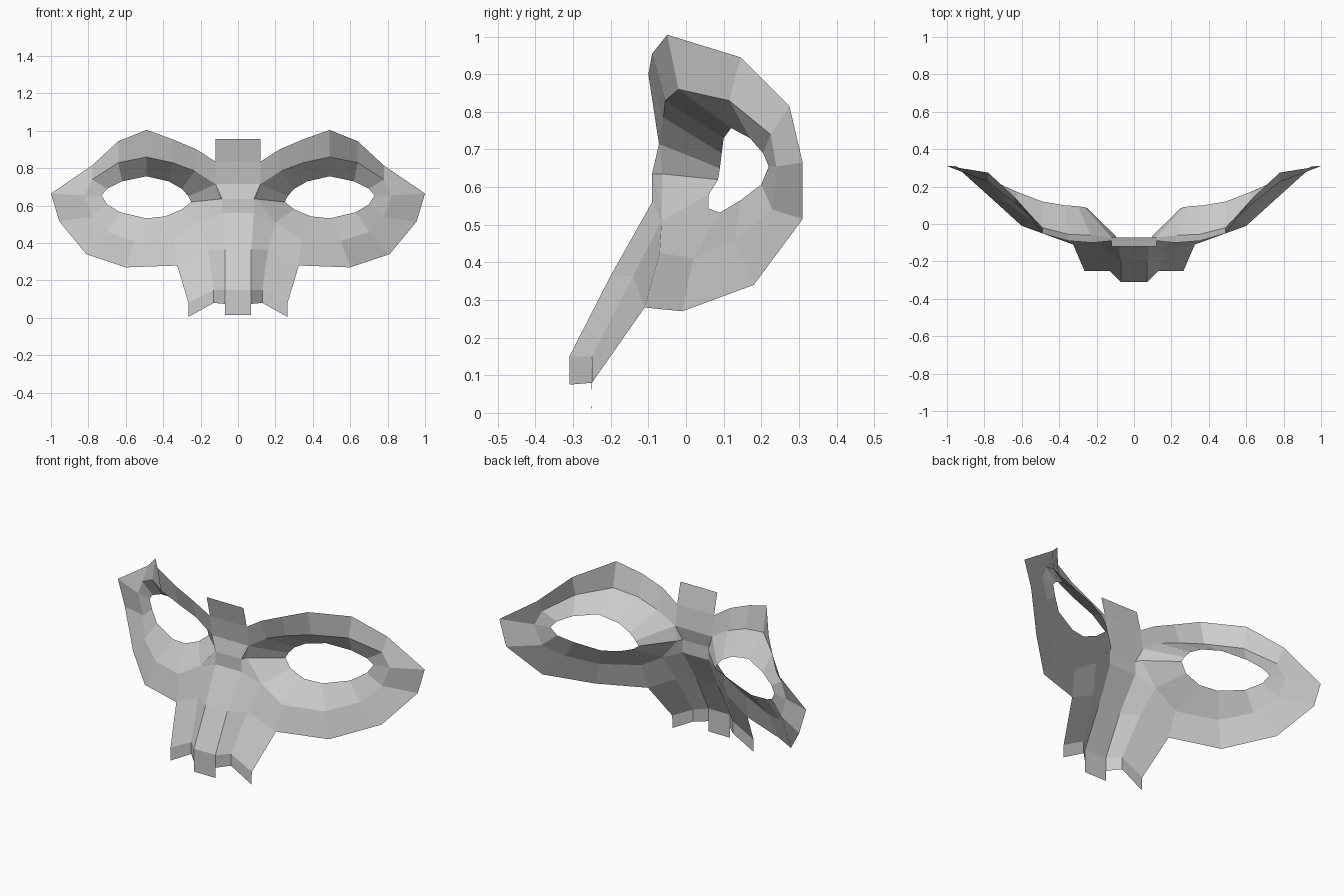
import bpy
import bmesh

if "Cube" in bpy.data.objects:
    bpy.data.objects.remove(bpy.data.objects["Cube"])

# Loops around the right eye, from the inner corner over the brow and back below
eye_rim = [(.25, .085, .62), (.265, .09, .65), (.30, .095, .69), (.37, .10, .73),
           (.49, .12, .757), (.62, .17, .73), (.70, .205, .69), (.73, .22, .655),
           (.70, .20, .607), (.63, .145, .565), (.49, .09, .532), (.39, .06, .543),
           (.30, .06, .58)]
crease = [(.10, -.062, .635), (.12, -.072, .715), (.23, -.06, .785), (.35, -.055, .83),
          (.49, -.02, .86), (.64, .115, .83), (.78, .225, .74), (.82, .24, .655),
          (.78, .23, .54), (.70, .13, .46), (.55, .02, .41), (.34, -.07, .425),
          (.20, -.065, .51)]
# Outer edge, from the brow beside the forehead tab to the cheek beside the nose
outer = [(.12, -.09, .835), (.22, -.10, .90), (.35, -.09, .955), (.49, -.05, 1.005),
         (.64, .145, .945), (.78, .275, .815), (1.0, .31, .665), (.955, .31, .515),
         (.81, .18, .34), (.60, -.01, .27), (.325, -.11, .28)]

# Nose ridge profile as (half width, y, z), from forehead tab down to the lip
ridge = [(.12, -.12, .957), (.12, -.09, .835), (.12, -.072, .715), (.085, -.09, .635),
         (.085, -.09, .56), (.07, -.20, .365), (.07, -.31, .15), (.07, -.31, .015)]
# Nose side: inner and outer edge of the flared panel, and the turned-down lip
flank = [(.16, -.14, .365), (.13, -.25, .15), (.13, -.25, .08)]
flare = [(.325, -.11, .28), (.265, -.25, .08), (.265, -.252, .005)]
lip_side = (.07, -.31, .075)

bm = bmesh.new()
cache = {}


def vert(p):
    """Shared vertex at a point."""
    if p not in cache:
        cache[p] = bm.verts.new(p)
    return cache[p]


def face(*points):
    bm.faces.new([vert(p) for p in points])


def strip(left, right):
    """Front-facing quads between two columns that run downward."""
    for k in range(len(left) - 1):
        face(left[k], left[k + 1], right[k + 1], right[k])


# Eye socket: closed band from the rim to the crease
n = len(eye_rim)
for i in range(n):
    j = (i + 1) % n
    face(eye_rim[i], eye_rim[j], crease[j], crease[i])

# Brow and cheek: band from the crease to the outer edge
for i in range(len(outer) - 1):
    face(crease[i + 1], crease[i + 2], outer[i + 1], outer[i])

# Forehead tab and nose ridge
strip([(0, y, z) for x, y, z in ridge], ridge)

# Nose sides, joined to the eye band
face(ridge[2], ridge[3], crease[0])
face(ridge[3], ridge[4], crease[12], crease[0])
face(ridge[4], ridge[5], flank[0], crease[12])
face(crease[12], flank[0], flare[0], crease[11])
strip([ridge[5], ridge[6], lip_side], flank)
strip(flank, flare)

mesh = bpy.data.meshes.new("mask")
bm.to_mesh(mesh)
bm.free()
mask = bpy.data.objects.new("mask", mesh)
bpy.context.collection.objects.link(mask)

# Left half
mirror = mask.modifiers.new("mirror", 'MIRROR')
mirror.use_clip = True
mirror.merge_threshold = .001

grey = bpy.data.materials.new("light grey")
grey.diffuse_color = (.6, .6, .6, 1)
grey.use_nodes = True
grey.node_tree.nodes["Principled BSDF"].inputs["Base Color"].default_value = grey.diffuse_color
mesh.materials.append(grey)
